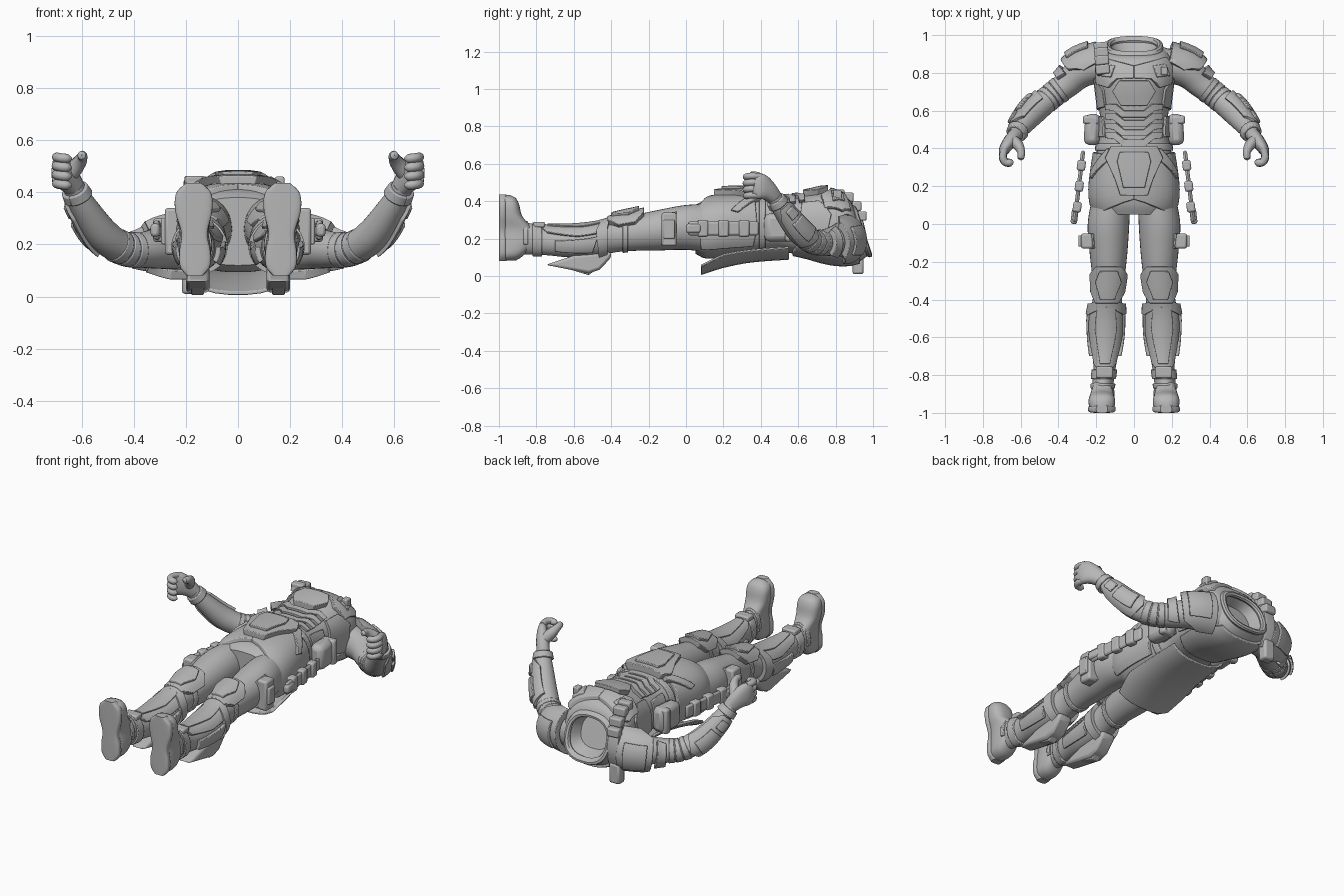
import bpy, bmesh
from math import sin, cos, asin, radians, degrees, copysign
from mathutils import Vector, Matrix

if "Cube" in bpy.data.objects:
    bpy.data.objects.remove(bpy.data.objects["Cube"])

grey = bpy.data.materials.new("suit grey")
grey.use_nodes = True
grey.diffuse_color = (0.47, 0.47, 0.47, 1)
grey.node_tree.nodes["Principled BSDF"].inputs["Base Color"].default_value = (0.47, 0.47, 0.47, 1)
made = []
MIRROR = Matrix.Scale(-1, 4, (1, 0, 0))


def finish(name, bm, both=True, bevel=0.0):
    """Turn the mesh into one object, or into a left and right pair."""
    for side in (("left_", "right_") if both else ("",)):
        if side == "right_":
            bm.transform(MIRROR)
        bmesh.ops.recalc_face_normals(bm, faces=bm.faces[:])
        mesh = bpy.data.meshes.new(side + name)
        bm.to_mesh(mesh)
        mesh.materials.append(grey)
        ob = bpy.data.objects.new(side + name, mesh)
        bpy.context.collection.objects.link(ob)
        if bevel:
            mod = ob.modifiers.new("bevel", "BEVEL")
            mod.width, mod.segments, mod.angle_limit = bevel, 2, radians(40)
        made.append(ob)
    bm.free()


def sample(keys, v):
    """Smooth interpolation of key rows (v, x, y, z, width, depth, shear)."""
    last = len(keys) - 1
    v = min(max(v, keys[0][0]), keys[last][0])
    i = next(k for k in range(last) if v <= keys[k + 1][0])

    def slope(k, c):
        a, b = keys[max(k - 1, 0)], keys[min(k + 1, last)]
        return (b[c] - a[c]) / (b[0] - a[0])
    a, b = keys[i], keys[i + 1]
    d = b[0] - a[0]
    t = (v - a[0]) / d
    e = t * t * (3 - 2 * t)
    return [a[c] + (b[c] - a[c]) * e + d * t * (1 - t) * ((1 - t) * slope(i, c) - t * slope(i + 1, c))
            for c in range(1, 7)]


def tube(keys, ref, n=2.0, axis=None):
    """Surface function: angle u (0 = towards ref), position v, height h."""
    keys = [tuple(k) + (0,) * (7 - len(k)) for k in keys]

    def f(u, v, h=0.0):
        x, y, z, rw, rd, shear = sample(keys, v)
        t = axis
        if t is None:
            t = Vector(sample(keys, v + 0.01)[:3]) - Vector(sample(keys, v - 0.01)[:3])
        t = Vector(t).normalized()
        d = (Vector(ref) - t * t.dot(Vector(ref))).normalized()
        s, c = (copysign(abs(q) ** (2 / n), q) for q in (sin(radians(u)), cos(radians(u))))
        depth = (rd + h) * c
        return Vector((x, y, z)) + t.cross(d) * (rw + h) * s + d * depth + t * shear * depth
    f.keys, f.n = keys, n
    return f


def by_x(f):
    """The front of a surface, addressed by x instead of angle."""
    def g(x, v, h):
        q = min(1, abs(x) / sample(f.keys, v)[3]) ** (f.n / 2)
        return f(copysign(degrees(asin(q)), x), v, h)
    return g


def loft(name, f, rings=30, segs=32, both=True):
    bm = bmesh.new()
    v0, v1 = f.keys[0][0], f.keys[-1][0]
    rows = [[bm.verts.new(f(360 * s / segs, v0 + (v1 - v0) * r / rings)) for s in range(segs)]
            for r in range(rings + 1)]
    for a, b in zip(rows, rows[1:]):
        for s in range(segs):
            t = (s + 1) % segs
            bm.faces.new((a[s], a[t], b[t], b[s]))
    bm.faces.new(rows[0])
    bm.faces.new(rows[-1])
    finish(name, bm, both)


def plate(name, outline, f, h0, h1, both=True, du=10, dv=0.04, bevel=0.004):
    """Cut an outline out of a surface and give it thickness from h0 to h1."""
    bm = bmesh.new()
    bm.faces.new([bm.verts.new((u, v, h0)) for u, v in outline])
    for axis, step in ((0, du), (1, dv)):
        lo, hi = min(p[axis] for p in outline), max(p[axis] for p in outline)
        cuts = max(1, round((hi - lo) / step)) if step else 1
        for k in range(1, cuts):
            at = Vector((0, 0, 0))
            no = at.copy()
            at[axis], no[axis] = lo + (hi - lo) * k / cuts, 1
            bmesh.ops.bisect_plane(bm, geom=bm.verts[:] + bm.edges[:] + bm.faces[:], plane_co=at, plane_no=no)
    ext = bmesh.ops.extrude_face_region(bm, geom=bm.faces[:], use_keep_orig=True)
    for v in ext["geom"]:
        if isinstance(v, bmesh.types.BMVert):
            v.co.z = h1
    for v in bm.verts:
        v.co = f(*v.co)
    finish(name, bm, both, bevel)


def rect(u0, u1, v0, v1):
    return [(u0, v0), (u1, v0), (u1, v1), (u0, v1)]


def sym(half):
    """Close a right-hand outline with its mirror image."""
    return half + [(-u, v) for u, v in reversed(half)]


def box(name, at, size, turn=0, both=True, bevel=0.012):
    bm = bmesh.new()
    bmesh.ops.create_cube(bm, size=1)
    bm.transform(Matrix.Translation(at) @ Matrix.Rotation(radians(turn), 4, "Z") @ Matrix.Diagonal((*size, 1)))
    finish(name, bm, both, bevel)


# Torso with a sunken neck opening
UP, FWD = (0, 0, 1), (0, 1, 0)
torso = tube([(.05, 0, .05, .25, .19, .13), (.1, 0, .1, .25, .215, .155), (.2, 0, .2, .26, .222, .16),
              (.4, 0, .4, .27, .195, .152), (.5, 0, .5, .275, .178, .145), (.62, 0, .62, .27, .185, .16),
              (.75, 0, .75, .265, .2, .19), (.85, 0, .84, .25, .205, .185, -.05), (.92, 0, .905, .24, .18, .16, -.15),
              (.96, 0, .935, .24, .13, .115, -.35), (1, 0, .86, .24, .1, .085, -.35)], UP, 2.5, FWD)
loft("torso", torso, 50, 48, False)
front = by_x(torso)
bm = bmesh.new()
ring = [[bm.verts.new(torso(a * 10, .955, .002 + .018 * cos(radians(b * 45))) + Vector((0, .018 * sin(radians(b * 45)), 0)))
         for b in range(8)] for a in range(36)]
for a in range(36):
    for b in range(8):
        bm.faces.new((ring[a][b], ring[a - 1][b], ring[a - 1][b - 1], ring[a][b - 1]))
finish("collar", bm, False)

# Chest, belly and back armour
plate("chest_plate", [(.06, .88), (.16, .91), (.19, .85), (.185, .74), (.13, .72), (.085, .77), (.0, .775), (.0, .86)],
      front, -.01, .02, du=.03)
plate("breast_panel", [(.09, .86), (.15, .87), (.17, .79), (.11, .78)], front, .012, .03, du=.03)
plate("breast_bone", sym([(.07, .76), (.1, .7), (.06, .625)]), front, -.01, .032, False, du=.03)
for i, v in enumerate((.6, .55, .5, .45)):
    plate(f"belly_strip_{i}", sym([(.05, v), (.09, v + .035), (.14, v + .035), (.14, v + .005), (.1, v), (.06, v - .035)]),
          front, -.01, .02 - i * .002, False, du=.03)
plate("rib_plate", [(48, .62), (110, .6), (115, .74), (75, .78), (50, .71)], torso, -.01, .014)
plate("waist_plate", [(55, .46), (115, .46), (110, .57), (60, .57)], torso, -.01, .012)
plate("back_plate", [(120, .6), (150, .57), (210, .57), (240, .6), (245, .8), (225, .92), (135, .92), (115, .8)],
      torso, -.01, .014, False)
plate("belt", rect(-180, 180, .39, .425), torso, -.01, .012, False)

# Skirt: front flap, hip plates and flared seat flap
plate("front_flap", sym([(.1, .41), (.125, .35), (.085, .24), (.06, .15)]), front, .005, .05, False, du=.03)
plate("flap_panel", sym([(.06, .38), (.07, .33), (.045, .19)]), front, .045, .062, False, du=.03)
plate("hip_plate", [(0, .36), (90, .38), (125, .36), (125, .08), (80, .07), (45, .065), (18, .1), (0, .13)],
      torso, -.01, .02)
plate("hip_strap", [(20, .37), (35, .4), (70, .28), (66, .24)], torso, .005, .032)
seat = tube([(.08, 0, .08, .25, .235, .23), (.2, 0, .2, .26, .232, .202), (.35, 0, .35, .265, .21, .178),
             (.6, 0, .6, .27, .192, .165)], UP, 2.6, FWD)
plate("seat_flap", [(125, .55), (235, .55), (232, .2), (220, .08), (140, .08), (128, .2)], seat, 0, .015, False)

# Hip gear
box("hip_pouch", (.22, .5, .26), (.085, .165, .15), 4, bevel=.03)
box("pouch_lid", (.228, .55, .26), (.085, .045, .15), 4)
box("sheath", (.292, .2, .255), (.022, .38, .075), 7)
for i, y in enumerate((.09, .2, .31)):
    box(f"sheath_clip_{i}", (.31 - y * .1, y, .255), (.045, .055, .09), 7, bevel=.01)
box("sheath_tip", (.315, .04, .255), (.035, .08, .05), 7)

# Legs
leg = tube([(-.92, .168, -.92, .2, .055, .085), (-.85, .165, -.85, .2, .056, .085), (-.75, .155, -.75, .187, .06, .075),
            (-.62, .15, -.62, .18, .08, .08), (-.48, .148, -.48, .19, .086, .085), (-.38, .14, -.38, .215, .076, .088),
            (-.28, .135, -.28, .23, .086, .095), (-.15, .135, -.15, .245, .1, .108), (0, .135, 0, .26, .11, .12),
            (.15, .12, .15, .255, .1, .13)], UP, 2, FWD)
loft("leg", leg, 44)
plate("thigh_band", rect(45, 135, -.13, -.05), leg, -.01, .012)
box("thigh_case", (.248, -.09, .25), (.065, .08, .18))
box("thigh_case_lid", (.282, -.09, .25), (.025, .06, .1), bevel=.006)
plate("knee_pad", sym([(35, -.225), (62, -.27), (62, -.36), (35, -.42)]), leg, -.01, .03, du=12, bevel=.012)
plate("knee_cap", sym([(22, -.25), (35, -.31), (20, -.4)]), leg, .02, .044, du=12, bevel=.01)
plate("knee_strap", rect(-180, 180, -.34, -.31), leg, -.01, .008)
plate("shin_collar", [(-180, -.46), (-60, -.48), (0, -.44), (60, -.48), (180, -.46), (180, -.42), (60, -.42), (0, -.4),
                      (-60, -.42), (-180, -.42)], leg, -.01, .022)
plate("shin_plate", sym([(65, -.44), (70, -.58), (55, -.74), (25, -.78)]), leg, -.01, .014)
plate("shin_ridge", sym([(28, -.44), (34, -.56), (20, -.74)]), leg, .01, .022)
for n, s in (("outer", 1), ("inner", -1)):
    plate(n + "_calf_plate", [(s * 78, -.47), (s * 130, -.5), (s * 125, -.7), (s * 85, -.7)], leg, -.01, .018)
plate("ankle_cuff", rect(-180, 180, -.82, -.77), leg, -.01, .01)
box("ankle_buckle", (.157, -.785, .275), (.09, .06, .03), bevel=.008)
plate("boot_strap", rect(-110, 110, -.87, -.845), leg, -.01, .01)
plate("calf_fin", [(-.75, .06), (-.6, .11), (-.4, .13), (-.4, .1), (-.46, .035), (-.52, .015)],
      lambda y, z, h: Vector((h, y, z)), .11, .2, du=0, dv=0, bevel=.015)
plate("calf_fin_ridge", [(-.7, .06), (-.5, .1), (-.45, .06), (-.52, .005)],
      lambda y, z, h: Vector((h, y, z)), .13, .18, du=0, dv=0, bevel=.006)

# Boots
boot = tube([(.083, .165, -.945, .083, .02, .035), (.105, .165, -.935, .105, .052, .06), (.17, .165, -.91, .17, .062, .088),
             (.25, .168, -.91, .25, .056, .088), (.32, .17, -.935, .32, .068, .06), (.39, .17, -.945, .39, .068, .05),
             (.425, .17, -.955, .425, .045, .038), (.433, .17, -.96, .433, .02, .02)], FWD, 2.5, UP)
loft("boot", boot, 24)
sole = tube([(.08, .165, -.98, .08, .03, .02), (.11, .165, -.98, .11, .056, .02), (.17, .165, -.98, .17, .06, .02),
             (.24, .167, -.98, .24, .05, .02), (.33, .17, -.98, .33, .071, .02), (.4, .17, -.98, .4, .066, .02),
             (.435, .17, -.98, .435, .03, .02)], FWD, 4, UP)
loft("sole", sole, 24)

# Arms
arm = tube([(0, .13, .85, .2, .09, .1), (1, .27, .81, .19, .085, .085), (2, .355, .74, .18, .072, .07),
            (3, .44, .675, .185, .066, .062), (4, .518, .605, .237, .067, .064), (5, .585, .53, .333, .056, .053),
            (6, .632, .47, .42, .04, .038)], UP)
loft("arm", arm, 40)
plate("shoulder_pad", [(-165, .3), (-10, .3), (0, .9), (-30, 1.4), (-140, 1.4), (-170, .9)], arm, .005, .042, dv=.2, bevel=.01)
plate("shoulder_ridge", rect(-125, -55, .55, 1.2), arm, .04, .056, dv=.2)
plate("upper_arm_plate", [(-150, 1.6), (-30, 1.6), (-40, 2.2), (-140, 2.2)], arm, .0, .026, dv=.2)
for i, v in enumerate((2.35, 2.7, 3.05)):
    plate(f"elbow_fold_{i}", rect(-180, 180, v, v + .3), arm, -.01, .004, dv=.1, bevel=.004)
plate("forearm_guard", [(-165, 3.7), (-90, 3.4), (-15, 3.7), (-20, 5.1), (-60, 5.5), (-130, 5.5), (-160, 5)],
      arm, -.005, .014, dv=.25)
plate("forearm_panel", rect(-125, -60, 3.8, 4.7), arm, .01, .026, dv=.25)
plate("forearm_block", rect(-115, -70, 4.85, 5.3), arm, .01, .026, dv=.25)
plate("wrist_cuff", rect(-180, 180, 5.55, 5.9), arm, -.01, .012, dv=.2)

# Hands with curled fingers
palm = tube([(0, .622, .48, .412, .036, .038), (1, .655, .44, .455, .036, .054), (2, .684, .398, .48, .03, .068),
             (3, .698, .36, .488, .018, .052)], UP, 2.3)
loft("palm", palm, 14, 20)
for i in range(4):
    z, r = .43 + i * .034, .0195 - abs(i - 1.6) * .001
    finger = tube([(0, .685, .4, z, r, r), (1, .694, .355, z + .003, r * 1.1, r), (2, .68, .327, z, r * 1.1, r),
                   (3, .65, .325, z - .003, r, r * .9), (3.2, .638, .328, z - .003, .005, .005)], UP)
    loft(f"finger_{i}", finger, 16, 12)
thumb = tube([(0, .645, .445, .47, .032, .034), (1, .612, .415, .51, .028, .03), (2, .597, .378, .535, .02, .022),
              (3, .6, .345, .542, .016, .016), (3.2, .603, .338, .542, .004, .004)], UP)
loft("thumb", thumb, 16, 12)

# Shoulder harness on the right side only, with pouches
strap = tube([(0, -.165, .79, .43, .012, .032), (1, -.17, .86, .41, .012, .035), (2, -.175, .925, .32, .012, .035),
              (3, -.175, .95, .2, .012, .035), (4, -.17, .915, .085, .012, .035)], (1, 0, 0), 6)
loft("harness_strap", strap, 20, 20, False)
for i, v in enumerate((.3, 1, 1.6, 2.1)):
    p = Vector(sample(strap.keys, v)[:3])
    box(f"strap_pouch_{i}", (p.x, p.y + .008, p.z + .012), (.075, .05, .05), 6, False, .008)
box("strap_tab", (-.18, .92, .07), (.07, .06, .12), 0, False)
box("chest_badge", (.16, .81, .435), (.035, .045, .05), 0, False, .006)

# Smooth shading that keeps hard edges
bpy.ops.object.select_all(action="DESELECT")
for ob in made:
    ob.select_set(True)
bpy.context.view_layer.objects.active = made[0]
bpy.ops.object.shade_smooth_by_angle(angle=radians(35))
